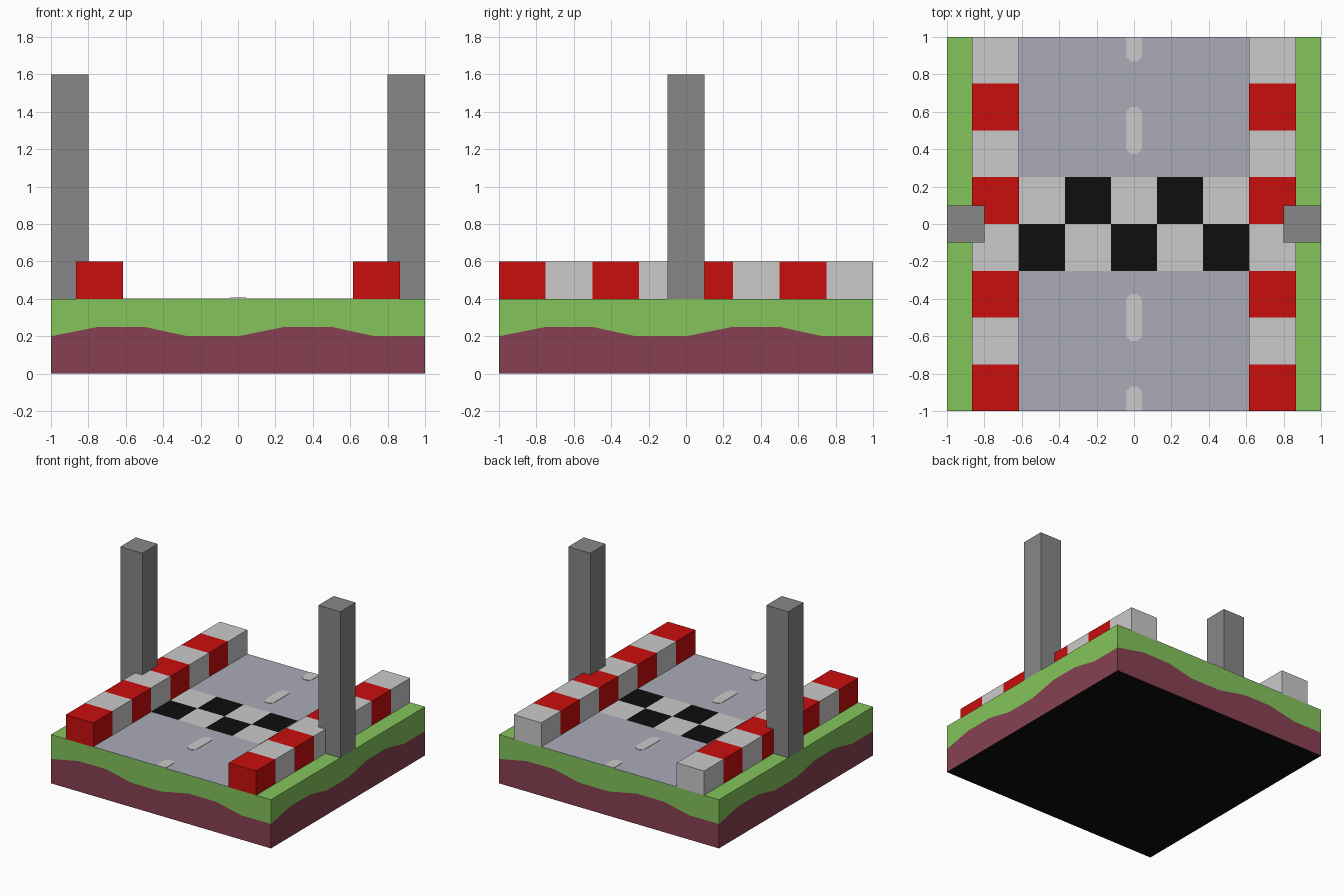
import bpy, bmesh, math
from mathutils import Vector

if "Cube" in bpy.data.objects:
    bpy.data.objects.remove(bpy.data.objects["Cube"])


def mat(name, r, g, b):
    lin = [((c / 255 + 0.055) / 1.055) ** 2.4 if c > 10 else c / 255 / 12.92 for c in (r, g, b)]
    m = bpy.data.materials.new(name)
    m.diffuse_color = (*lin, 1)
    m.use_nodes = True
    m.node_tree.nodes["Principled BSDF"].inputs["Base Color"].default_value = m.diffuse_color
    return m


GREEN = mat("grass green", 131, 196, 91)
SOIL = mat("soil maroon", 135, 64, 82)
BLACK = mat("black", 14, 14, 14)
ROAD = mat("road lavender grey", 171, 171, 184)
WHITE = mat("off white", 202, 202, 202)
RED = mat("barrier red", 202, 13, 13)
GREY = mat("post grey", 135, 135, 135)

TOP = 0.4      # ground height
HALF = 0.615   # half width of the road
T = 0.003      # painted plate thickness


def finish(name, bm, mats):
    bmesh.ops.recalc_face_normals(bm, faces=bm.faces[:])
    me = bpy.data.meshes.new(name)
    bm.to_mesh(me)
    bm.free()
    for m in mats:
        me.materials.append(m)
    ob = bpy.data.objects.new(name, me)
    bpy.context.collection.objects.link(ob)
    return ob


def add_box(bm, lo, hi, index=0):
    verts = bmesh.ops.create_cube(bm, size=1)["verts"]
    for v in verts:
        v.co = [(a + b) / 2 + c * (b - a) for a, b, c in zip(lo, hi, v.co)]
    for f in {f for v in verts for f in v.link_faces}:
        f.material_index = index


# Ground block: the same wavy grass edge on all four sides, turned about z
WAVE = [(-1, .2), (-.75, .25), (-.5, .25), (-.27, .2), (0, .2),
        (.25, .25), (.5, .25), (.73, .2), (1, .2)]
bm = bmesh.new()


def face(points, index):
    f = bm.faces.new([bm.verts.new(p) for p in points])
    f.material_index = index


for k in range(4):
    c, s = round(math.cos(k * math.pi / 2)), round(math.sin(k * math.pi / 2))
    turn = lambda x, z: Vector((x * c + s, x * s - c, z))
    wave = [turn(x, z) for x, z in WAVE]
    face([turn(-1, 0), turn(1, 0)] + wave[::-1], 1)
    face(wave + [turn(1, TOP), turn(-1, TOP)], 0)
corners = [(-1, -1), (1, -1), (1, 1), (-1, 1)]
face([(x, y, TOP) for x, y in corners], 0)
face([(x, y, 0) for x, y in corners[::-1]], 2)
bmesh.ops.remove_doubles(bm, verts=bm.verts[:], dist=1e-4)
finish("ground_block", bm, [GREEN, SOIL, BLACK])

# Road surface either side of the finish line
bm = bmesh.new()
for y0, y1 in ((-1, -.25), (.25, 1)):
    add_box(bm, (-HALF, y0, TOP), (HALF, y1, TOP + T))
finish("road", bm, [ROAD])

# Chequered finish line
bm = bmesh.new()
w = 2 * HALF / 5
for row in range(2):
    for col in range(5):
        x, y = -HALF + col * w, -.25 + row * .25
        add_box(bm, (x, y, TOP), (x + w, y + .25, TOP + T), (row + col) % 2)
finish("finish_line", bm, [BLACK, WHITE])

# Lane dashes with clipped corners, cut square at the tile edges
bm = bmesh.new()
hw, ch = 0.043, 0.025
for y0, y1 in ((-1, -.87), (-.625, -.375), (.375, .625), (.87, 1)):
    a = 0.0001 if y0 == -1 else ch
    b = 0.0001 if y1 == 1 else ch
    pts = [(-hw + a, y0), (hw - a, y0), (hw, y0 + a), (hw, y1 - b),
           (hw - b, y1), (-hw + b, y1), (-hw, y1 - b), (-hw, y0 + a)]
    f = bm.faces.new([bm.verts.new((x, y, TOP + T)) for x, y in pts])
    up = bmesh.ops.extrude_face_region(bm, geom=[f])["geom"]
    bmesh.ops.translate(bm, vec=(0, 0, T), verts=[v for v in up if isinstance(v, bmesh.types.BMVert)])
finish("lane_dashes", bm, [WHITE])

# Striped barriers and posts on both sides
for side, sx in (("left", -1), ("right", 1)):
    bm = bmesh.new()
    x0, x1 = sorted((sx * HALF, sx * .865))
    add_box(bm, (x0, -1, TOP), (x1, 1, .6))
    for i in range(1, 8):
        bmesh.ops.bisect_plane(bm, geom=bm.verts[:] + bm.edges[:] + bm.faces[:],
                               plane_co=(0, -1 + i * .25, 0), plane_no=(0, 1, 0))
    for f in bm.faces:
        y = f.calc_center_median().y
        f.material_index = min(7, int((y + 1.001) / .25)) % 2
    finish(side + "_barrier", bm, [RED, WHITE])

    bm = bmesh.new()
    x0, x1 = sorted((sx * .8, sx))
    add_box(bm, (x0, -.1, TOP), (x1, .1, 1.6))
    finish(side + "_post", bm, [GREY])
